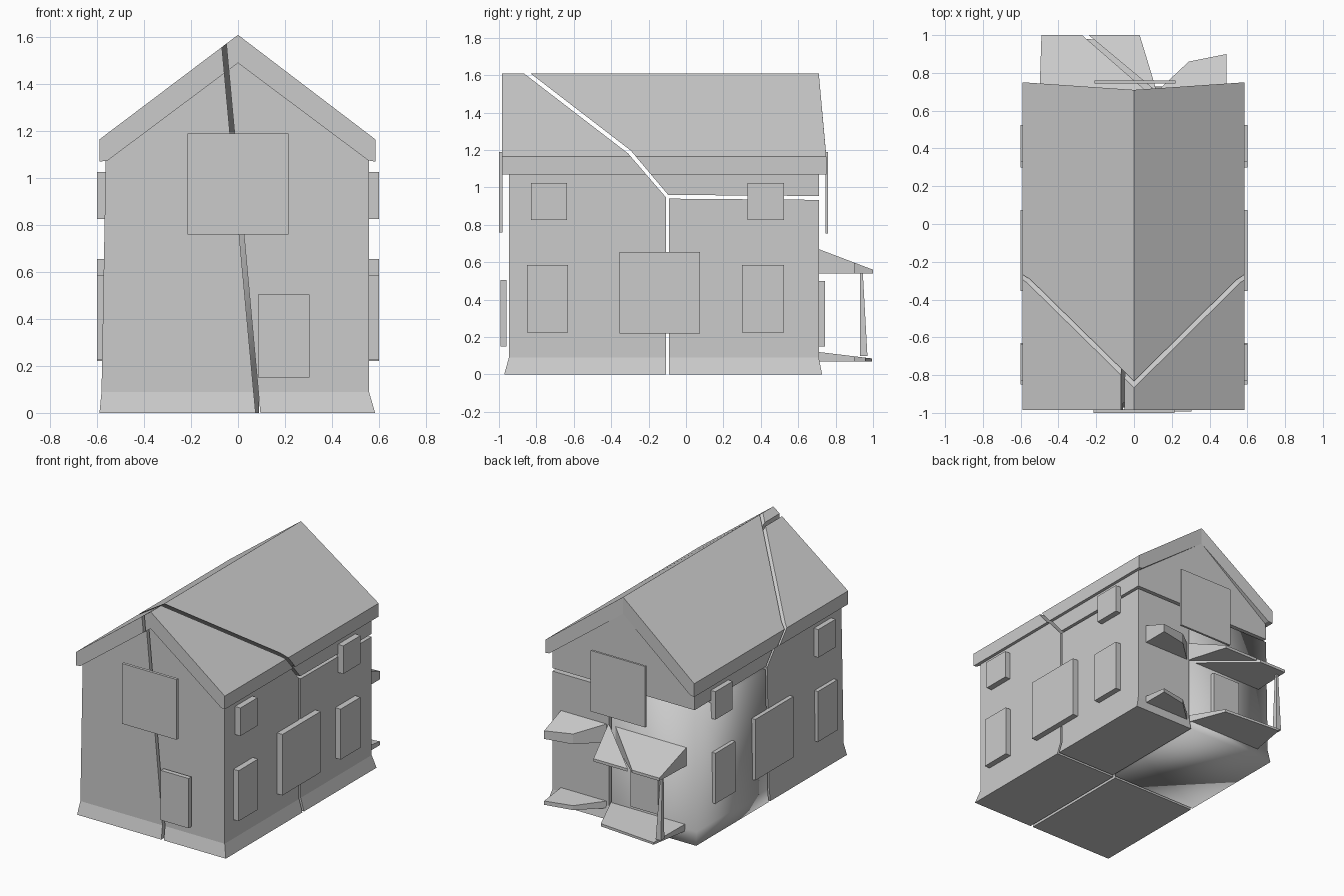
import bpy, bmesh, math
from mathutils import Vector

if "Cube" in bpy.data.objects:
    bpy.data.objects.remove(bpy.data.objects["Cube"])


def make(name, verts, faces):
    bm = bmesh.new()
    vs = [bm.verts.new(v) for v in verts]
    for f in faces:
        bm.faces.new([vs[i] for i in f])
    bmesh.ops.recalc_face_normals(bm, faces=bm.faces)
    me = bpy.data.meshes.new(name)
    bm.to_mesh(me)
    bm.free()
    ob = bpy.data.objects.new(name, me)
    bpy.context.collection.objects.link(ob)
    return ob


def loft(name, a, b):
    n = len(a)
    sides = [(i, (i + 1) % n, n + (i + 1) % n, n + i) for i in range(n)]
    return make(name, a + b, [tuple(range(n)), tuple(range(n, 2 * n))] + sides)


def box(name, x, y, z):
    a = [(x[0], y[0], z[0]), (x[1], y[0], z[0]), (x[1], y[1], z[0]), (x[0], y[1], z[0])]
    return loft(name, a, [(p[0], p[1], z[1]) for p in a])


def boolean(ob, other, op):
    m = ob.modifiers.new("b", 'BOOLEAN')
    m.operation, m.object, m.solver = op, other, 'EXACT'
    bpy.context.view_layer.update()
    me = bpy.data.meshes.new_from_object(ob.evaluated_get(bpy.context.evaluated_depsgraph_get()))
    ob.modifiers.clear()
    ob.data = me
    bpy.data.objects.remove(other)


def half(ob, point, normal):
    # keep the side of the plane that the normal points away from, and cap it
    bm = bmesh.new()
    bm.from_mesh(ob.data)
    r = bmesh.ops.bisect_plane(bm, geom=bm.verts[:] + bm.edges[:] + bm.faces[:], dist=1e-5,
                               plane_co=point, plane_no=normal, clear_outer=True)
    cut = [e for e in r['geom_cut'] if isinstance(e, bmesh.types.BMEdge)]
    bmesh.ops.holes_fill(bm, edges=cut, sides=0)
    bmesh.ops.recalc_face_normals(bm, faces=bm.faces)
    bm.to_mesh(ob.data)
    bm.free()


def copy(ob, name):
    c = ob.copy()
    c.data = ob.data.copy()
    c.name = name
    bpy.context.collection.objects.link(c)
    return c


# whole house: walls with flared foot, plus roof
prof = [(-.583, 0), (.558, 0), (.558, 1.09), (0, 1.54), (-.563, 1.09)]
house = loft("house", [(x, -.947, z) for x, z in prof], [(x, .71, z) for x, z in prof])
bm = bmesh.new()
bm.from_mesh(house.data)
bmesh.ops.bisect_plane(bm, geom=bm.verts[:] + bm.edges[:] + bm.faces[:],
                       plane_co=(0, 0, .09), plane_no=(0, 0, 1))
for v in bm.verts:
    if v.co.z < .01:
        v.co.x += .026 if v.co.x > 0 else -.007
        v.co.y += .018 if v.co.y > 0 else -.025
bm.to_mesh(house.data)
bm.free()
rp = [(-.59, 1.07), (-.555, 1.075), (0, 1.49), (.555, 1.075), (.585, 1.07),
      (.585, 1.165), (0, 1.61), (-.59, 1.165)]
roof = loft("roof", [(x, -.985, z) for x, z in rp],
            [(x, .71 + .04 * abs(x) / .585, z) for x, z in rp])
boolean(house, roof, 'UNION')

# the house broken along the cracks seen from the side
zones = {
    "front_block": [(-1.1, -.1), (-.108, -.1), (-.108, .948), (-.31, 1.182), (-.88, 1.62), (-1.1, 1.62)],
    "rear_roof_block": [(-.845, 1.62), (-.295, 1.197), (-.095, .96), (.9, .953), (.9, 1.62)],
    "rear_block": [(-.09, -.1), (-.09, .94), (.9, .932), (.9, -.1)],
}
parts = {}
for name, poly in zones.items():
    ob = copy(house, name)
    boolean(ob, loft("zone", [(-1, y, z) for y, z in poly], [(1, y, z) for y, z in poly]), 'INTERSECT')
    parts[name] = ob
bpy.data.objects.remove(house)

# lengthwise crack through the front and lower rear blocks
for name, p, tilt in (("front_block", Vector((.085, 0, 0)), .092), ("rear_block", Vector((.1, 0, 0)), 0)):
    n = Vector((1, 0, tilt)).normalized()
    left, right = parts[name], copy(parts[name], name + "_right")
    left.name = name + "_left"
    half(left, p - n * .01, n)
    half(right, p + n * .01, -n)
    if name == "rear_block":
        left.data.shade_smooth()

# window panels on both sides
for s, tag in ((1, "right"), (-1, "left")):
    x = sorted((s * .55, s * .6))
    for nm, y, z in (("upper_front_window", (-.83, -.635), (.825, 1.025)),
                     ("upper_rear_window", (.33, .525), (.825, 1.025)),
                     ("lower_front_window", (-.85, -.63), (.225, .585)),
                     ("lower_rear_window", (.3, .525), (.225, .585)),
                     ("middle_window", (-.355, .075), (.22, .655))):
        box(nm + "_" + tag, x, y, z)

# gable panels and doors
box("front_gable_window", (-.215, .215), (-1, -.98), (.76, 1.19))
box("front_door", (.085, .305), (-.993, -.96), (.15, .505))
box("rear_gable_window", (-.21, .22), (.745, .76), (.755, 1.19))
box("rear_door", (-.3, -.08), (.7, .742), (.15, .5))


# torn porch at the rear: wedge slabs for canopy and floor
def slab(name, xy, top, edge, low):
    return loft(name, [(x, y, low) for x, y in xy],
                [(x, y, top + (edge - top) * (y - .71) / .29) for x, y in xy])


torn_right = [(.49, .7), (.49, .9), (.29, .86), (.12, .7)]
torn_mid = [(.12, .7), (.1, .77), (.03, 1), (-.24, 1)]
torn_left = [(.07, .7), (-.275, 1), (-.49, 1), (-.5, .7)]
for nm, xy in (("right", torn_right), ("middle", torn_mid), ("left", torn_left)):
    slab("porch_canopy_" + nm, xy, .67, .56, .54)
slab("porch_floor_right", torn_right, .12, .085, .07)
slab("porch_floor_left", [(.1, .7), (0, .96), (-.44, .995), (-.49, .7)], .12, .085, .07)

# tapered porch post
loft("porch_post", [(-.48, .93, .1), (-.44, .93, .1), (-.44, .97, .1), (-.48, .97, .1)],
     [(-.475, .93, .55), (-.46, .93, .55), (-.46, .945, .55), (-.475, .945, .55)])
